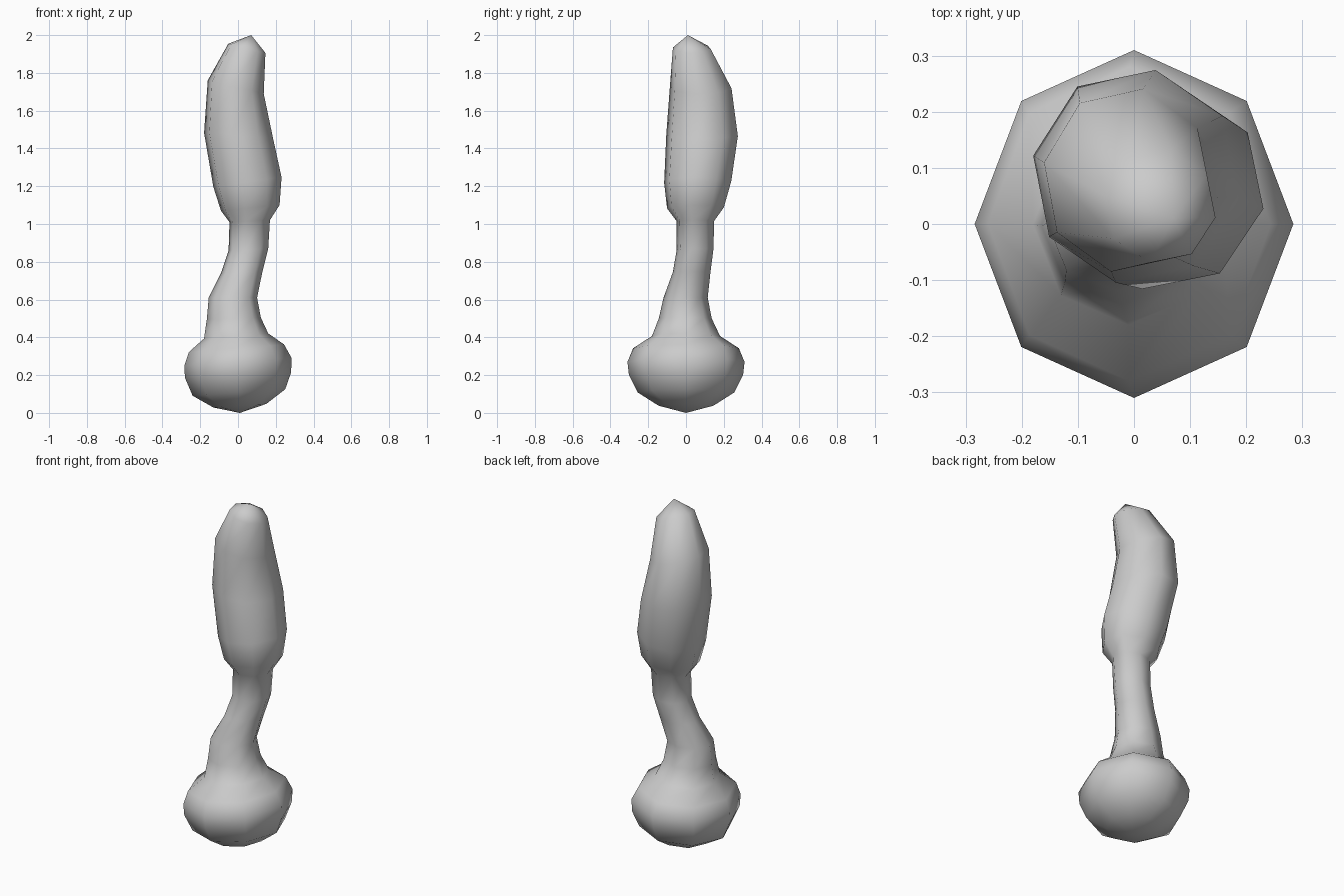
import bpy, bmesh, math

SIDES = 8

# centre x, centre y, centre z, radius x, radius y, tilt (dz/dx), twist in degrees
bulb = [
    (0.01, 0.0, 0.038, 0.14, 0.145, 0.07, 0),
    (0.005, 0.0, 0.108, 0.245, 0.255, 0.07, 0),
    (0.0, 0.0, 0.2, 0.281, 0.302, 0.05, 0),
    (0.0, 0.0, 0.27, 0.284, 0.31, 0.07, 0),
    (-0.008, 0.0, 0.342, 0.252, 0.28, 0.08, 0),
    (-0.01, 0.0, 0.407, 0.17, 0.18, 0.08, 0),
]
stem = [
    (-0.022, -0.004, 0.5, 0.143, 0.14, 0.03, 0),
    (-0.027, -0.002, 0.61, 0.128, 0.117, 0.0, -2),
    (0.02, 0.03, 0.745, 0.11, 0.1, 0.04, -5),
    (0.055, 0.048, 0.865, 0.106, 0.098, 0.05, -8),
    (0.062, 0.05, 1.015, 0.109, 0.101, 0.05, -11),
]
head = [
    (0.065, 0.05, 1.085, 0.158, 0.153, 0.1, -11),
    (0.05, 0.062, 1.222, 0.184, 0.181, 0.14, -11),
    (0.003, 0.085, 1.468, 0.186, 0.193, -0.08, -11),
    (-0.012, 0.078, 1.725, 0.151, 0.166, -0.24, -11),
    (0.047, 0.031, 1.93, 0.1, 0.102, -0.25, -11),
]


def add_ring(bm, cx, cy, cz, rx, ry, tilt, twist):
    ring = []
    for i in range(SIDES):
        a = 2 * math.pi * i / SIDES + math.radians(twist)
        dx, dy = rx * math.cos(a), ry * math.sin(a)
        ring.append(bm.verts.new((cx + dx, cy + dy, cz + tilt * dx)))
    return ring


# One continuous skin: bulb, bent stem and leaning head
bm = bmesh.new()
rings = [add_ring(bm, *r) for r in bulb + stem + head]
for lo, hi in zip(rings, rings[1:]):
    for i in range(SIDES):
        j = (i + 1) % SIDES
        bm.faces.new((lo[i], lo[j], hi[j], hi[i]))

# Pointed ends
bottom = bm.verts.new((0.01, 0.0, 0.0))
tip = bm.verts.new((0.07, 0.01, 2.0))
for i in range(SIDES):
    j = (i + 1) % SIDES
    bm.faces.new((bottom, rings[0][j], rings[0][i]))
    bm.faces.new((tip, rings[-1][i], rings[-1][j]))

for f in bm.faces:
    f.smooth = True
bmesh.ops.recalc_face_normals(bm, faces=bm.faces)

mesh = bpy.data.meshes.new("bulb_stem_and_head")
bm.to_mesh(mesh)
bm.free()
bpy.context.collection.objects.link(bpy.data.objects.new("bulb_stem_and_head", mesh))
